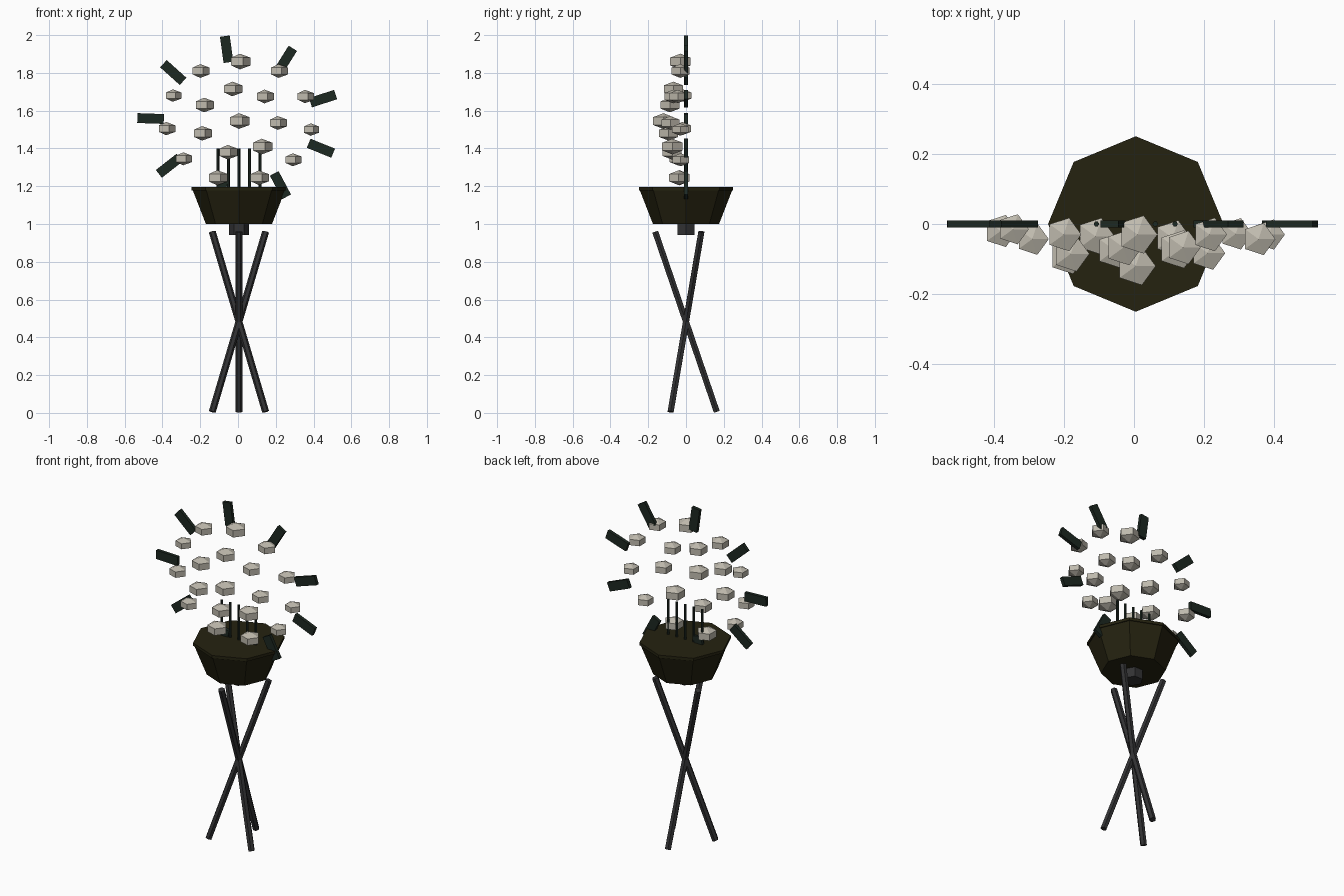
import bpy, bmesh
from math import cos, sin, pi, radians
from mathutils import Matrix, Vector

cube = bpy.data.objects.get("Cube")
if cube:
    bpy.data.objects.remove(cube)

CENTRE = 0.005  # x of the stand's axis


def material(name, colour):
    mat = bpy.data.materials.new(name)
    mat.use_nodes = True
    rgba = (*colour, 1)
    mat.diffuse_color = rgba
    node = next(n for n in mat.node_tree.nodes if n.type == 'BSDF_PRINCIPLED')
    node.inputs["Base Color"].default_value = rgba
    return mat


olive = material("dark_olive", (0.018, 0.016, 0.005))
green = material("dark_green", (0.012, 0.021, 0.015))
grey = material("charcoal", (0.032, 0.032, 0.034))
stone = material("pale_stone", (0.52, 0.49, 0.42))


def finish(bm, name, mat, matrix):
    bmesh.ops.recalc_face_normals(bm, faces=bm.faces)
    mesh = bpy.data.meshes.new(name)
    bm.to_mesh(mesh)
    bm.free()
    mesh.materials.append(mat)
    obj = bpy.data.objects.new(name, mesh)
    obj.matrix_world = matrix
    bpy.context.collection.objects.link(obj)
    return obj


def lathe(name, profile, sides, mat, matrix=Matrix()):
    """Stack flat-sided rings from (radius, z) pairs; radius 0 makes a point."""
    bm = bmesh.new()
    rings = []
    for radius, z in profile:
        count = sides if radius else 1
        rings.append([bm.verts.new((radius * cos(2 * pi * i / sides),
                                    radius * sin(2 * pi * i / sides), z))
                      for i in range(count)])
    for low, high in zip(rings, rings[1:]):
        for i in range(sides):
            j = (i + 1) % sides
            corners = [low[i % len(low)], low[j % len(low)],
                       high[j % len(high)], high[i % len(high)]]
            bm.faces.new(list(dict.fromkeys(corners)))
    for ring in (rings[0], rings[-1]):
        if len(ring) > 1:
            bm.faces.new(ring)
    return finish(bm, name, mat, matrix)


def rod(name, start, end, radius, mat):
    start, end = Vector(start), Vector(end)
    axis = end - start
    turn = Vector((0, 0, 1)).rotation_difference(axis).to_matrix().to_4x4()
    lathe(name, [(radius, 0), (radius, axis.length)], 6, mat,
          Matrix.Translation(start) @ turn)


# Crossed tripod legs
for k in range(3):
    a = radians(90 + 120 * k)
    dx, dy = 0.163 * cos(a), 0.163 * sin(a)
    rod(f"leg_{k + 1}", (CENTRE + dx, dy, 0.006), (CENTRE - dx, -dy, 0.959),
        0.0185, grey)

# Hub, bowl and rim
axis = Matrix.Translation((CENTRE, 0, 0))
lathe("hub", [(0.053, 0.943), (0.053, 1.01)], 6, grey, axis)
lathe("bowl", [(0.175, 1.0), (0.245, 1.18)], 8, olive, axis)
lathe("bowl_rim", [(0.25, 1.178), (0.25, 1.195)], 8, olive, axis)

# Upright stakes
for k in range(-2, 3):
    x = CENTRE + 0.056 * k
    rod(f"stake_{k + 3}", (x, 0, 1.19), (x, 0, 1.4), 0.008, green)

# Oval ring of plates, each pointing outwards
for k in range(9):
    a = radians(18 + 40 * k)
    place = Matrix.Translation((CENTRE + 0.468 * cos(a), 0,
                                1.545 + 0.384 * sin(a)))
    bm = bmesh.new()
    bmesh.ops.create_cube(bm, size=1)
    bmesh.ops.scale(bm, vec=(0.14, 0.02, 0.052), verts=bm.verts)
    finish(bm, f"plate_{k + 1}", green, place @ Matrix.Rotation(-a, 4, 'Y'))

# Floating five-sided stones: x, y, z, radius
stones = [
    (.01, -.03, 1.86, .057), (-.2, -.03, 1.81, .05), (.215, -.03, 1.81, .05),
    (-.345, -.015, 1.68, .045), (-.03, -.067, 1.715, .053),
    (.14, -.067, 1.675, .05), (.355, -.043, 1.675, .048),
    (-.18, -.085, 1.63, .053), (-.38, -.02, 1.505, .048),
    (-.19, -.092, 1.48, .053), (.005, -.12, 1.545, .057),
    (.21, -.083, 1.535, .05), (.385, -.03, 1.5, .045),
    (-.055, -.075, 1.38, .053), (.125, -.072, 1.41, .057),
    (-.29, -.043, 1.345, .047), (.29, -.028, 1.34, .047),
    (-.11, -.035, 1.245, .055), (.11, -.04, 1.245, .053),
]
for k, (x, y, z, r) in enumerate(stones):
    tip, wall = 0.73 * r, 0.36 * r
    lathe(f"stone_{k + 1}", [(0, -tip), (r, -wall), (r, wall), (0, tip)], 5,
          stone, Matrix.Translation((x, y, z)))
